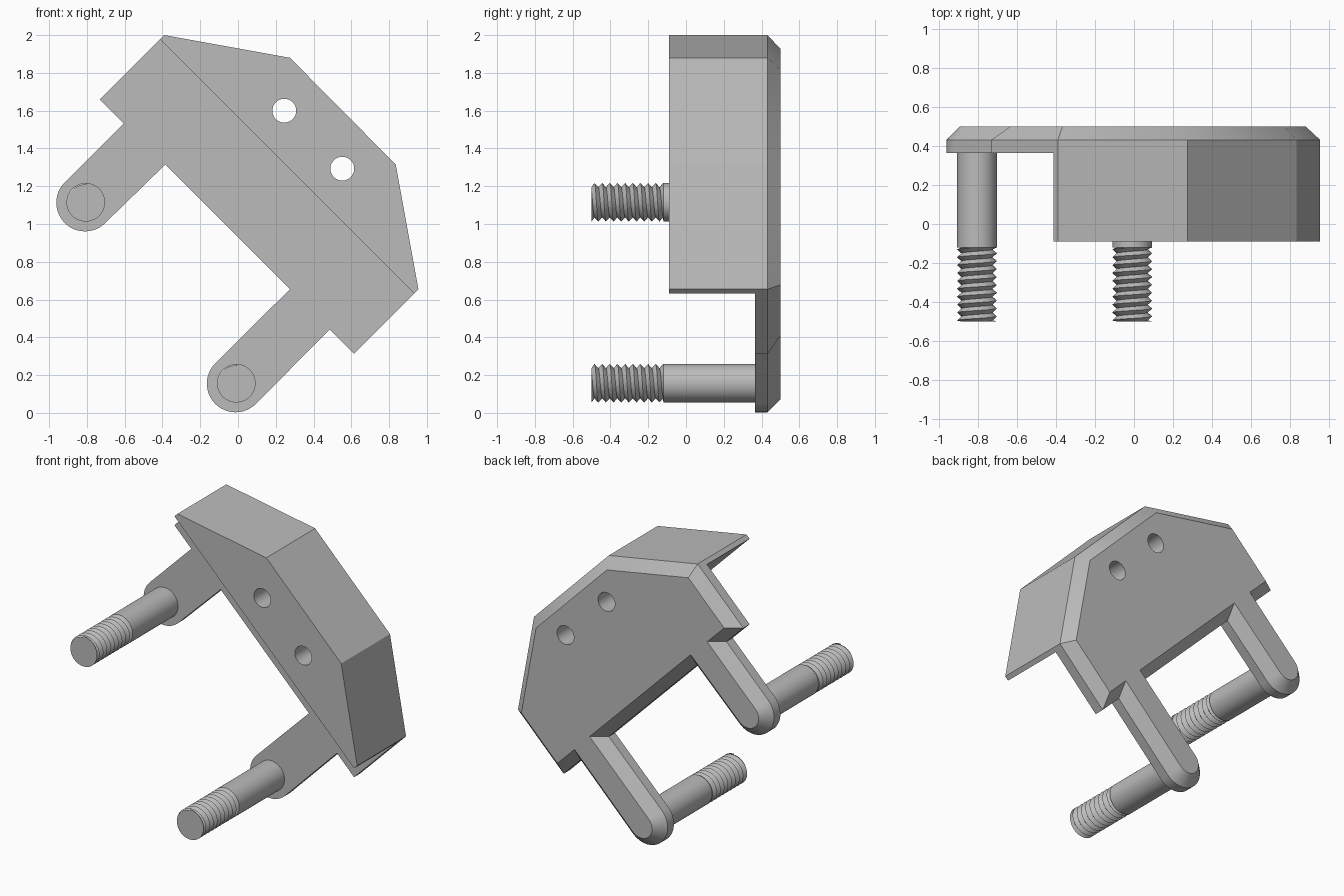
import bpy, bmesh, math
from mathutils import Vector, Matrix

cube = bpy.data.objects.get("Cube")
if cube:
    bpy.data.objects.remove(cube, do_unlink=True)

steel = bpy.data.materials.new("plain_grey")
steel.use_nodes = True
GREY = (0.5, 0.5, 0.5, 1)
steel.diffuse_color = GREY
steel.node_tree.nodes["Principled BSDF"].inputs["Base Color"].default_value = GREY

FRONT, BACK, PLATE_FRONT, CHAMFER = -0.09, 0.5, 0.365, 0.068
ARM_ENDS = [Vector((-0.81, 1.113)), Vector((-0.013, 0.155))]
ARM_RADIUS = 0.152


def make_object(name, bm):
    bmesh.ops.recalc_face_normals(bm, faces=bm.faces)
    mesh = bpy.data.meshes.new(name)
    bm.to_mesh(mesh)
    bm.free()
    mesh.materials.append(steel)
    obj = bpy.data.objects.new(name, mesh)
    bpy.context.collection.objects.link(obj)
    return obj


def activate(obj):
    bpy.ops.object.select_all(action='DESELECT')
    obj.select_set(True)
    bpy.context.view_layer.objects.active = obj


def smooth(obj):
    activate(obj)
    bpy.ops.object.shade_smooth_by_angle(angle=math.radians(30))


def inset(points, d):
    """Mitred inward offset of a clockwise outline."""
    result = []
    for i, p in enumerate(points):
        a = (p - points[i - 1]).normalized()
        b = (points[(i + 1) % len(points)] - p).normalized()
        na, nb = Vector((a.y, -a.x)), Vector((b.y, -b.x))
        result.append(p + (na + nb) * d / (1 + na.dot(nb)))
    return result


def loft(rows, caps=True):
    """Skin closed rows of points and cap both ends."""
    bm = bmesh.new()
    rings = [[bm.verts.new(p) for p in row] for row in rows]
    n = len(rings[0])
    for lower, upper in zip(rings, rings[1:]):
        for i in range(n):
            j = (i + 1) % n
            bm.faces.new((lower[i], lower[j], upper[j], upper[i]))
    bm.faces.new(rings[0])
    bm.faces.new(rings[-1])
    return bm


def at_depth(points, y):
    return [(p.x, y, p.y) for p in points]


def arm_tip(centre):
    """Half circle from the lower right side round to the upper left side."""
    steps = 24
    angles = [-math.pi / 4 - math.pi * i / steps for i in range(steps + 1)]
    return [centre + ARM_RADIUS * Vector((math.cos(a), math.sin(a))) for a in angles]


# Body outline, clockwise from the top corner
V = lambda *pairs: [Vector(p) for p in pairs]
outline = V((-0.39, 2.0), (0.275, 1.88), (0.835, 1.315), (0.955, 0.655),
            (0.613, 0.313), (0.485, 0.441))
outline += arm_tip(ARM_ENDS[1])
outline += V((0.275, 0.655), (-0.385, 1.315))
outline += arm_tip(ARM_ENDS[0])
outline += V((-0.605, 1.532), (-0.732, 1.658))

# Full-depth body with a chamfered back edge
body = make_object("bracket_body", loft([
    at_depth(outline, FRONT),
    at_depth(outline, BACK - CHAMFER),
    at_depth(inset(outline, CHAMFER), BACK)]))

# Cutter that thins the lower left half down to the plate
bm = bmesh.new()
bmesh.ops.create_cube(bm, size=4)
bmesh.ops.translate(bm, verts=bm.verts, vec=(-2, PLATE_FRONT - 2, 0))
bmesh.ops.rotate(bm, verts=bm.verts, matrix=Matrix.Rotation(-math.pi / 4, 3, 'Y'))
bmesh.ops.translate(bm, verts=bm.verts, vec=(0, 0, 1.565))
cutters = [make_object("plate_cutter", bm)]

# Cutters for the two through holes
for x, z in ((0.245, 1.6), (0.552, 1.293)):
    bm = bmesh.new()
    bmesh.ops.create_cone(bm, segments=48, radius1=0.063, radius2=0.063, depth=2,
                          cap_ends=True, matrix=Matrix.Translation((x, 0, z))
                          @ Matrix.Rotation(math.pi / 2, 4, 'X'))
    cutters.append(make_object("hole_cutter", bm))

activate(body)
for cutter in cutters:
    cutter.hide_render = True
    mod = body.modifiers.new("cut", 'BOOLEAN')
    mod.operation, mod.solver, mod.object = 'DIFFERENCE', 'EXACT', cutter
    bpy.ops.object.modifier_apply(modifier=mod.name)
    bpy.data.objects.remove(cutter, do_unlink=True)
smooth(body)


# Studs: plain shank followed by a helical thread
def stud(name, centre):
    segments, pitch, crest, root = 48, 0.0405, 0.102, 0.08
    tip, thread_start, shank_start = -0.5, -0.12, PLATE_FRONT + 0.03

    def ring(radius, height):
        row = []
        for i in range(segments):
            turn = i / segments
            a = turn * math.tau
            row.append((centre.x + radius * math.sin(a), height(turn),
                        centre.y + radius * math.cos(a)))
        return row

    rows = [ring(crest, lambda t: shank_start), ring(crest, lambda t: thread_start)]
    count = int((thread_start - tip) / pitch) + 2
    for k in range(2 * count):
        rows.append(ring(root if k % 2 else crest, lambda t: max(
            tip, min(thread_start, thread_start + (t - k / 2) * pitch))))
    # close the seam by shifting each turn's wrap one pitch along
    bm = bmesh.new()
    rings = [[bm.verts.new(p) for p in row] for row in rows]
    for k in range(len(rings) - 1):
        for i in range(segments):
            if i < segments - 1:
                quad = (rings[k][i], rings[k][i + 1], rings[k + 1][i + 1], rings[k + 1][i])
            elif k == 0:
                quad = (rings[0][i], rings[0][0], rings[1][0], rings[1][i])
            elif 4 <= k and k + 1 < len(rings):
                quad = (rings[k][i], rings[k - 2][0], rings[k - 1][0], rings[k + 1][i])
            else:
                continue
            bm.faces.new(quad)
    # flat tip
    bm.faces.new([bm.verts.new(p) for p in ring(root + 0.015, lambda t: tip)])
    bmesh.ops.dissolve_degenerate(bm, dist=1e-5, edges=bm.edges)
    smooth(make_object(name, bm))


for side, centre in zip(("right", "left"), ARM_ENDS):
    stud(side + "_stud", centre + Vector((0.004, 0.002)))
